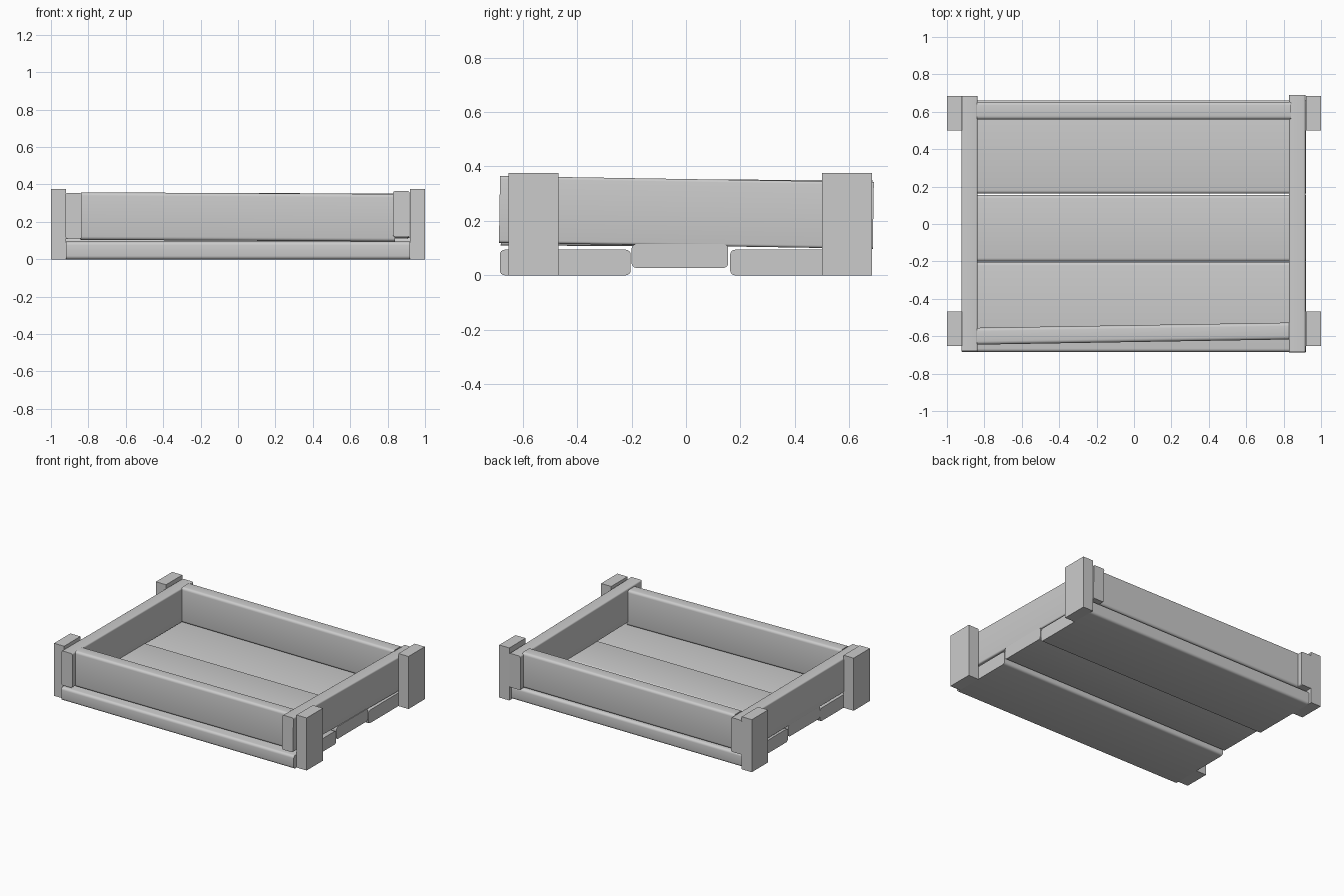
import bpy, bmesh, math
from mathutils import Matrix, Vector

if "Cube" in bpy.data.objects:
    bpy.data.objects.remove(bpy.data.objects["Cube"])


def board(name, p0, p1, width, height, radius=0.018, segs=4):
    """Board from p0 to p1 (centres of its ends) with rounded long edges."""
    p0, p1 = Vector(p0), Vector(p1)
    along = p1 - p0
    length = along.length
    bm = bmesh.new()
    bmesh.ops.create_cube(bm, size=1, matrix=Matrix.Diagonal((length, width, height, 1)))
    if radius:
        long_edges = [e for e in bm.edges
                      if abs(e.verts[0].co.x - e.verts[1].co.x) > length / 2]
        bmesh.ops.bevel(bm, geom=long_edges, offset=radius, segments=segs,
                        profile=0.5, affect='EDGES')
    mesh = bpy.data.meshes.new(name)
    # yaw, then pitch, keeping the board upright
    yaw = math.atan2(along.y, along.x)
    pitch = -math.asin(along.z / length)
    bm.transform(Matrix.Translation((p0 + p1) / 2)
                 @ Matrix.Rotation(yaw, 4, 'Z') @ Matrix.Rotation(pitch, 4, 'Y'))
    bm.to_mesh(mesh)
    bm.free()
    ob = bpy.data.objects.new(name, mesh)
    bpy.context.collection.objects.link(ob)
    bpy.ops.object.select_all(action='DESELECT')
    ob.select_set(True)
    bpy.context.view_layer.objects.active = ob
    bpy.ops.object.shade_smooth_by_angle(angle=math.radians(40))
    return ob


# floor planks: name, y range, z range
for name, y0, y1, z0, z1 in (("front", -0.684, -0.203, 0.0, 0.094),
                             ("middle", -0.2, 0.155, 0.027, 0.115),
                             ("back", 0.162, 0.66, 0.0, 0.094)):
    y, z = (y0 + y1) / 2, (z0 + z1) / 2
    board("floor_plank_" + name, (-0.92, y, z), (0.92, y, z), y1 - y0, z1 - z0)

# side boards, the right one sloping down to the back
board("left_side_board", (-0.879, -0.68, 0.232), (-0.879, 0.685, 0.227), 0.086, 0.245, 0.01)
board("right_side_board", (0.873, -0.685, 0.242), (0.873, 0.688, 0.22), 0.087, 0.245, 0.01)

# front and back boards, the front one slightly askew
board("front_board", (-0.84, -0.6, 0.231), (0.84, -0.572, 0.222), 0.09, 0.254)
board("back_board", (-0.84, 0.606, 0.229), (0.84, 0.606, 0.226), 0.094, 0.252)

# corner posts outside the side boards
for side, x in (("left", -0.96), ("right", 0.96)):
    for end, y in (("front", -0.56), ("back", 0.592)):
        board(f"{end}_{side}_post", (x - 0.04, y, 0.188), (x + 0.04, y, 0.188),
              0.184, 0.376, 0)
